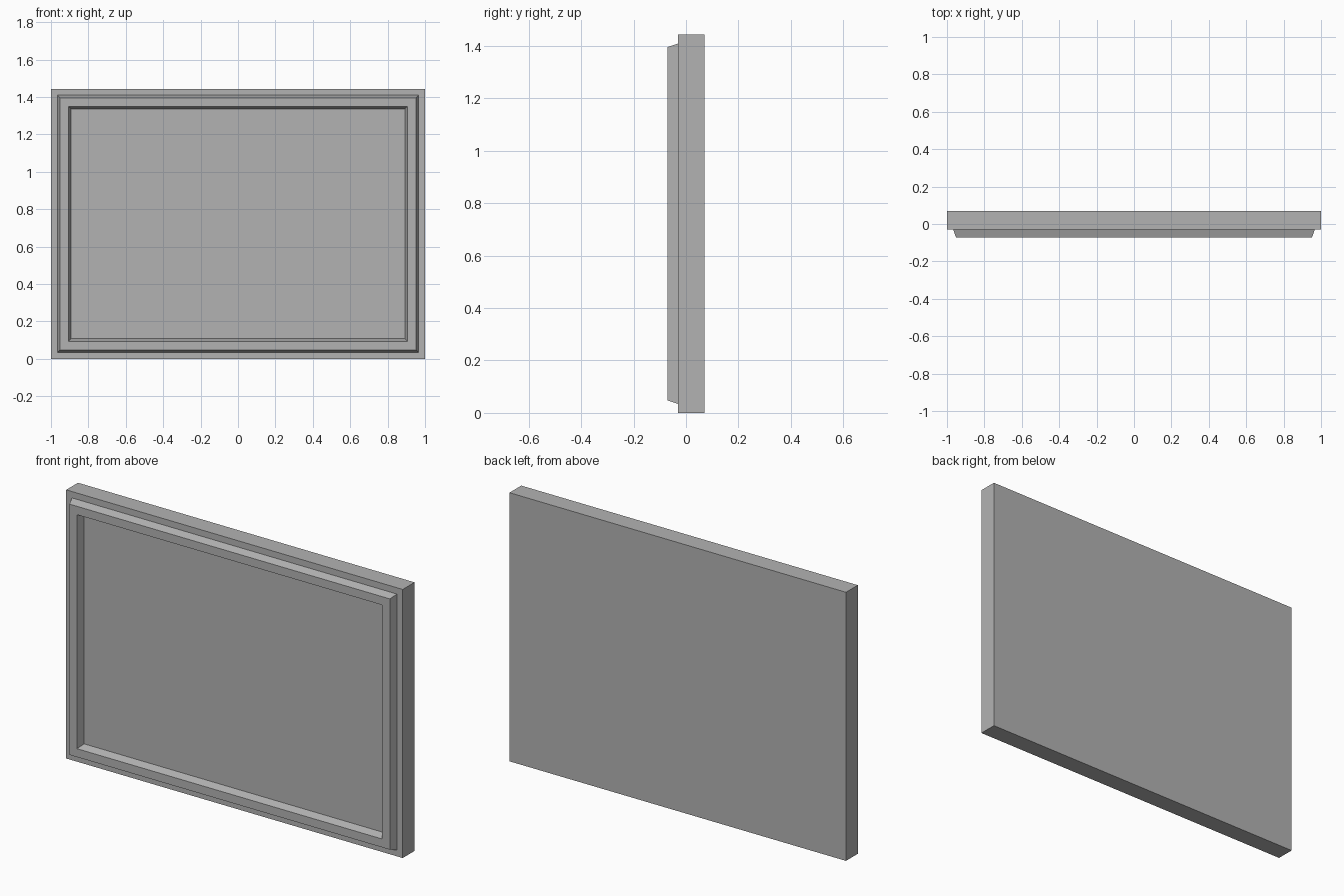
import bpy
import bmesh

cube = bpy.data.objects.get("Cube")
if cube:
    bpy.data.objects.remove(cube, do_unlink=True)

W, H = 2.0, 1.443
BACK, FACE, RIM = 0.07, -0.03, -0.071

grey = bpy.data.materials.new("plain grey")
grey.use_nodes = True
colour = (0.45, 0.45, 0.45, 1)
grey.diffuse_color = colour
grey.node_tree.nodes["Principled BSDF"].inputs["Base Color"].default_value = colour


def loft(name, rings, capped):
    """Join rectangular rings, each given as (inset from the edge, y)."""
    bm = bmesh.new()
    loops = []
    for inset, y in rings:
        x, low, high = W / 2 - inset, inset, H - inset
        corners = ((-x, low), (x, low), (x, high), (-x, high))
        loops.append([bm.verts.new((cx, y, cz)) for cx, cz in corners])
    for a, b in zip(loops, loops[1:]):
        for i in range(4):
            j = (i + 1) % 4
            bm.faces.new((a[i], a[j], b[j], b[i]))
    if capped:
        bm.faces.new(loops[0][::-1])
        bm.faces.new(loops[-1])
        bmesh.ops.recalc_face_normals(bm, faces=bm.faces)
    mesh = bpy.data.meshes.new(name)
    bm.to_mesh(mesh)
    bm.free()
    mesh.materials.append(grey)
    obj = bpy.data.objects.new(name, mesh)
    bpy.context.collection.objects.link(obj)
    return obj


# Flat backing board
loft("panel", [(0, BACK), (0, FACE)], True)

# Raised border with sloped sides, seated on the board
loft("border_moulding",
     [(0.034, FACE), (0.048, RIM), (0.093, RIM), (0.107, FACE)], False)
